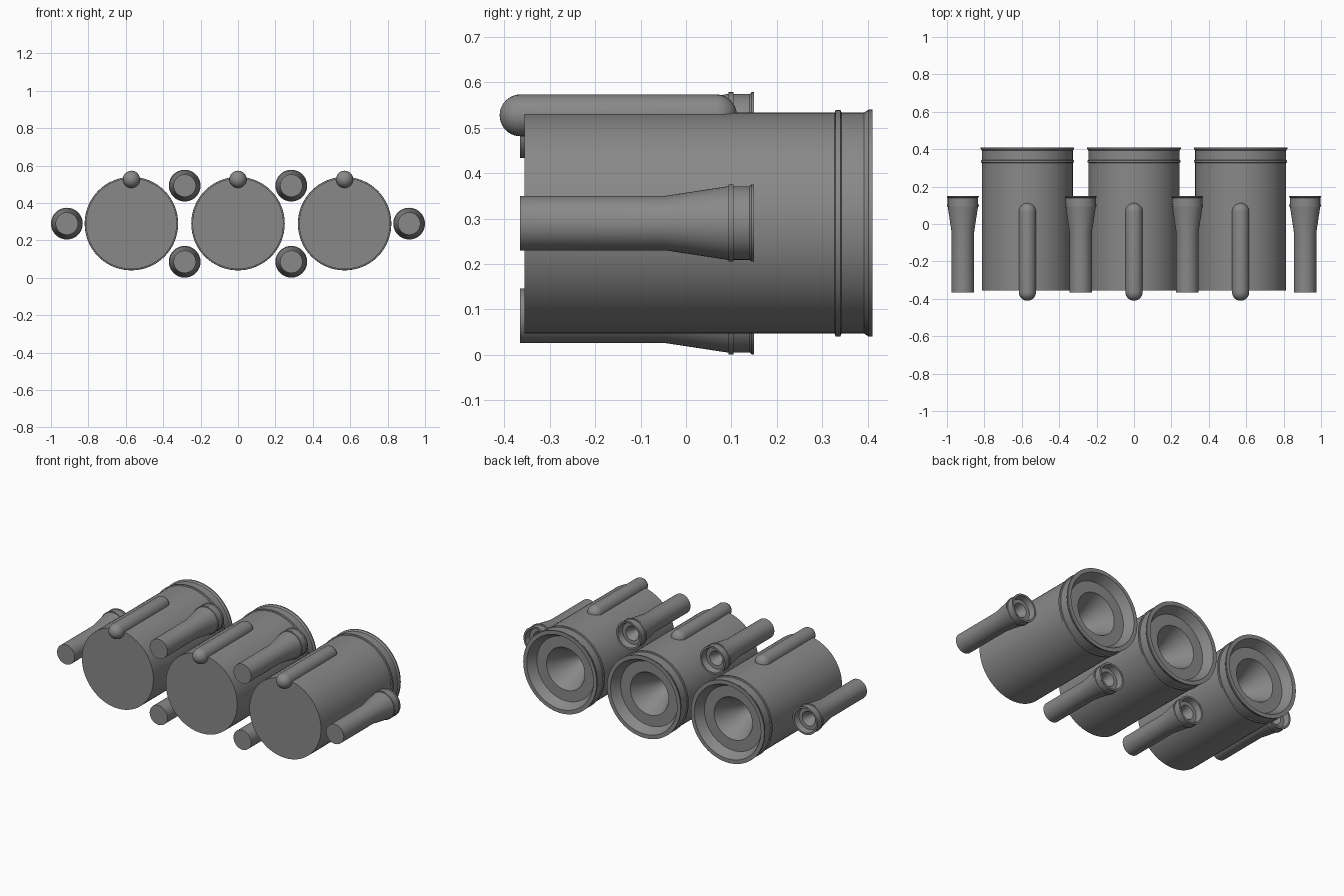
import bpy, bmesh, math

if "Cube" in bpy.data.objects:
    bpy.data.objects.remove(bpy.data.objects["Cube"])

grey = bpy.data.materials.new("mid_grey")
grey.diffuse_color = (0.25, 0.25, 0.25, 1)
grey.use_nodes = True
grey.node_tree.nodes["Principled BSDF"].inputs["Base Color"].default_value = grey.diffuse_color


def lathe(name, profile, x, z, sides=64):
    """Revolve (radius, y) points around a y axis through (x, z)."""
    bm = bmesh.new()
    rings = []
    for r, y in profile:
        n = 1 if r == 0 else sides
        rings.append([bm.verts.new((r * math.cos(2 * math.pi * i / sides), y,
                                    r * math.sin(2 * math.pi * i / sides))) for i in range(n)])
    for a, b in zip(rings, rings[1:]):
        for i in range(sides):
            j = (i + 1) % sides
            quad = [a[i % len(a)], a[j % len(a)], b[j % len(b)], b[i % len(b)]]
            bm.faces.new(list(dict.fromkeys(quad)))
    bmesh.ops.recalc_face_normals(bm, faces=bm.faces)
    me = bpy.data.meshes.new(name)
    bm.to_mesh(me)
    bm.free()
    me.materials.append(grey)
    ob = bpy.data.objects.new(name, me)
    ob.location = (x, 0, z)
    bpy.context.collection.objects.link(ob)
    bpy.ops.object.select_all(action='DESELECT')
    ob.select_set(True)
    bpy.context.view_layer.objects.active = ob
    bpy.ops.object.shade_smooth_by_angle(angle=math.radians(30))


# large thruster: closed front, raised band, flared lip, recessed step and conical nozzle
BIG = [(0, -0.355), (0.243, -0.355), (0.243, 0.327), (0.249, 0.329), (0.249, 0.340),
       (0.243, 0.342), (0.243, 0.392), (0.25, 0.402), (0.25, 0.41), (0.226, 0.41),
       (0.196, 0.355), (0.13, 0.355), (0.02, 0.13), (0, 0.13)]

# small thruster: slim body widening to a banded, flared nozzle
SMALL = [(0, -0.365), (0.06, -0.365), (0.06, -0.045), (0.081, 0.093), (0.085, 0.094),
         (0.085, 0.104), (0.081, 0.105), (0.081, 0.140), (0.085, 0.144), (0.085, 0.15),
         (0.074, 0.15), (0.066, 0.115), (0.044, 0.115), (0.01, 0.04), (0, 0.04)]

# capsule tank with hemispherical ends
R, Y0, Y1, N = 0.046, -0.364, 0.066, 10
CAPSULE = [(R * math.sin(math.pi / 2 * i / N), Y0 - R * math.cos(math.pi / 2 * i / N))
           for i in range(N + 1)]
CAPSULE += [(R * math.cos(math.pi / 2 * i / N) if i < N else 0,
             Y1 + R * math.sin(math.pi / 2 * i / N)) for i in range(N + 1)]

for i, x in enumerate((-0.57, 0, 0.57)):
    lathe(f"large_thruster_{i + 1}", BIG, x, 0.29)
    lathe(f"top_capsule_{i + 1}", CAPSULE, x, 0.527, 32)

for side, s in (("left", -1), ("right", 1)):
    lathe(f"outer_small_thruster_{side}", SMALL, s * 0.915, 0.29, 48)
    lathe(f"upper_small_thruster_{side}", SMALL, s * 0.285, 0.493, 48)
    lathe(f"lower_small_thruster_{side}", SMALL, s * 0.285, 0.086, 48)
